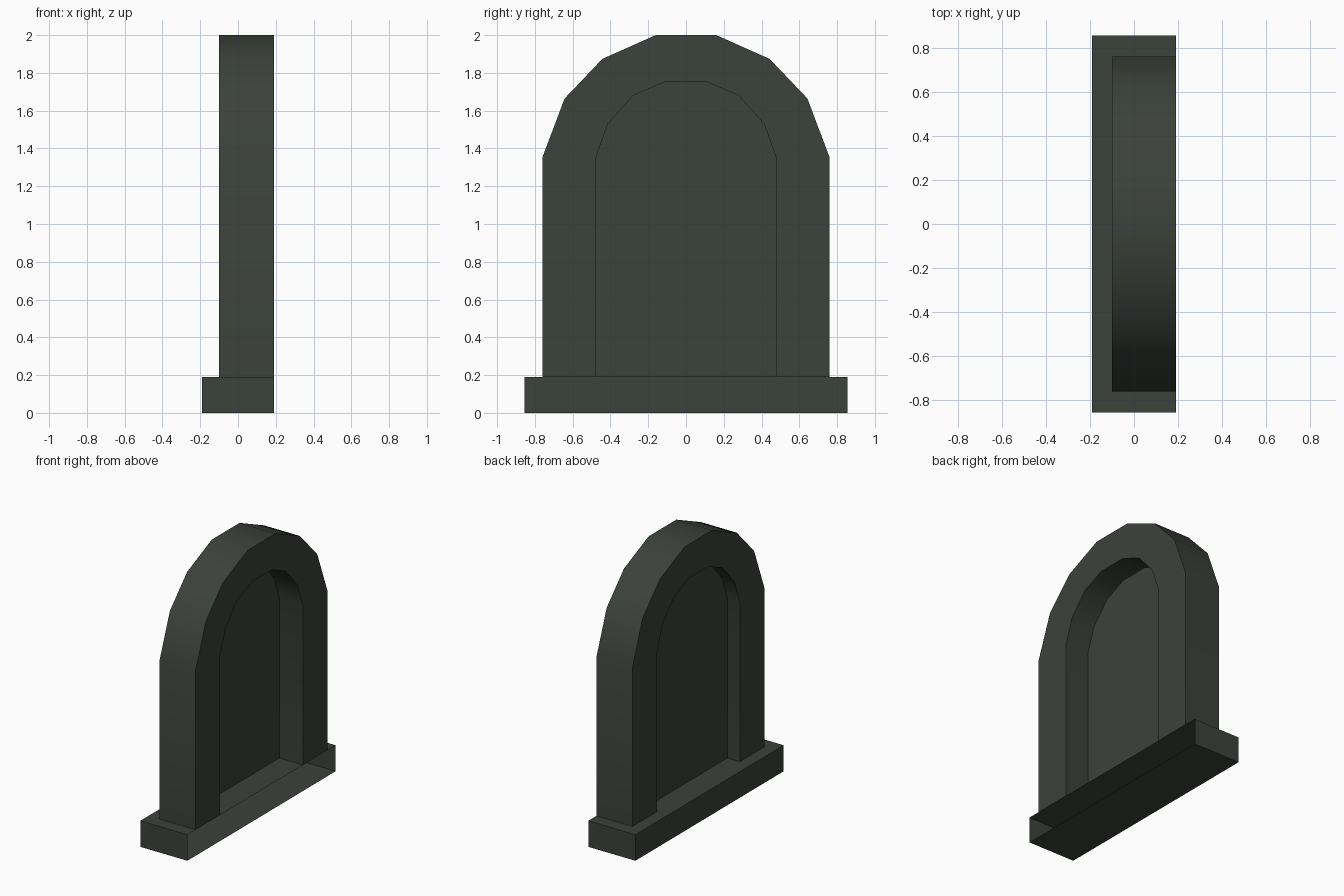
import bpy, bmesh, math

if "Cube" in bpy.data.objects:
    bpy.data.objects.remove(bpy.data.objects["Cube"])

# One dark green-grey stone colour
stone = bpy.data.materials.new("dark_stone")
stone.diffuse_color = (0.044, 0.054, 0.043, 1.0)
stone.use_nodes = True
stone.node_tree.nodes["Principled BSDF"].inputs["Base Color"].default_value = stone.diffuse_color

BACK, FRONT, PANEL = 0.19, -0.10, 0.0   # x planes
LEDGE = 0.19                            # top of plinth


def arch(half):
    """Mirror half an arch (y, z) into a full open outline."""
    return [(-y, z) for y, z in half] + [(y, z) for y, z in reversed(half)]


outer = arch([(0.76, LEDGE), (0.76, 1.353), (0.643, 1.664), (0.443, 1.874), (0.16, 2.0)])
inner = arch([(0.477, LEDGE), (0.477, 1.353), (0.414, 1.529), (0.28, 1.68), (0.112, 1.752)])


def finish(bm, name):
    # smooth facets, sharp real corners
    for f in bm.faces:
        f.smooth = True
    for e in bm.edges:
        if len(e.link_faces) == 2 and e.calc_face_angle(0) > math.radians(35):
            e.smooth = False
    me = bpy.data.meshes.new(name)
    bm.to_mesh(me)
    bm.free()
    me.materials.append(stone)
    ob = bpy.data.objects.new(name, me)
    bpy.context.collection.objects.link(ob)


# Plinth: box left open at the back (+x)
bm = bmesh.new()
bmesh.ops.create_cube(bm, size=1)
for v in bm.verts:
    v.co = (v.co.x * 0.38, v.co.y * 1.71, (v.co.z + 0.5) * LEDGE)
bm.normal_update()
bmesh.ops.delete(bm, geom=[f for f in bm.faces if f.normal.x > 0.9], context='FACES_ONLY')
finish(bm, "plinth")

# Arched frame: ring between the two outlines, flush with the plinth back
bm = bmesh.new()
rings = [[bm.verts.new((x, y, z)) for y, z in pts]
         for x, pts in ((FRONT, outer), (BACK, outer), (BACK, inner), (FRONT, inner))]
n = len(outer)
for k in range(4):
    a, b = rings[k], rings[(k + 1) % 4]
    for i in range(n - 1):
        bm.faces.new((a[i], a[i + 1], b[i + 1], b[i]))
feet = [bm.faces.new([r[i] for r in rings]) for i in (0, n - 1)]
bmesh.ops.recalc_face_normals(bm, faces=bm.faces[:])
bmesh.ops.delete(bm, geom=feet, context='FACES_ONLY')   # hidden on the plinth
finish(bm, "arched_frame")

# Recessed panel inside the arch
bm = bmesh.new()
f = bm.faces.new([bm.verts.new((PANEL, y, z)) for y, z in inner])
f.normal_update()
if f.normal.x > 0:
    f.normal_flip()
finish(bm, "recessed_panel")
